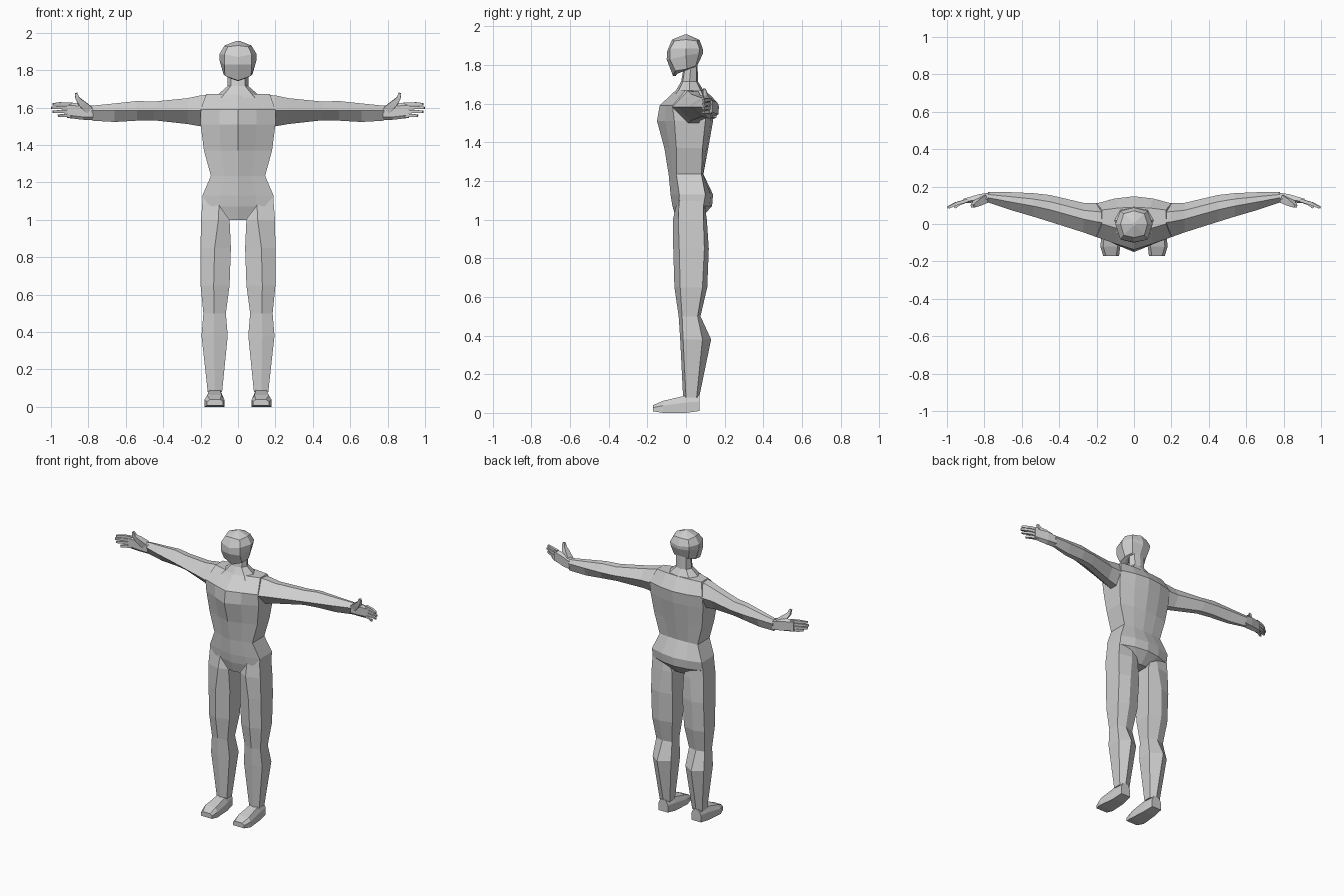
import bpy, bmesh
from mathutils import Vector

grey = bpy.data.materials.new("plain grey")
grey.diffuse_color = (0.62, 0.62, 0.62, 1)


def loft(name, rings, mirror=False):
    """Skin a list of equal-length point rings and cap both ends."""
    bm = bmesh.new()
    vs = [[bm.verts.new(p) for p in r] for r in rings]
    n = len(vs[0])
    for a, b in zip(vs, vs[1:]):
        for i in range(n):
            j = (i + 1) % n
            bm.faces.new((a[i], a[j], b[j], b[i]))
    bm.faces.new(vs[0])
    bm.faces.new(vs[-1])
    bmesh.ops.recalc_face_normals(bm, faces=bm.faces)
    me = bpy.data.meshes.new(name)
    bm.to_mesh(me)
    bm.free()
    me.materials.append(grey)
    ob = bpy.data.objects.new(name, me)
    bpy.context.collection.objects.link(ob)
    if mirror:
        ob.modifiers.new("other side", 'MIRROR')
    return ob


def both(half):
    """Complete a half ring that starts and ends on x = 0."""
    return half + [(-x, y, z) for x, y, z in half[-2:0:-1]]


# torso: z, half width, front centre y, side front y, side back y, back centre y
torso = []
for z, w, fc, sf, sb, bc in [
        (1.00, 0.06, -0.05, -0.04, 0.06, 0.07),
        (1.07, 0.19, -0.07, -0.03, 0.09, 0.135),
        (1.13, 0.19, -0.08, -0.035, 0.10, 0.14),
        (1.235, 0.145, -0.09, -0.05, 0.08, 0.09),
        (1.37, 0.182, -0.112, -0.05, 0.085, 0.115),
        (1.51, 0.20, -0.15, -0.06, 0.10, 0.14),
        (1.59, 0.20, -0.137, -0.07, 0.11, 0.148),
        (1.672, 0.17, -0.05, 0.0, 0.075, 0.09)]:
    m = 0.5 * w
    torso.append(both([(0, fc, z), (m, fc * 0.6 + sf * 0.4 + 0.005, z), (w, sf, z),
                       (w, sb, z), (m, bc * 0.7 + sb * 0.3, z), (0, bc, z)]))
loft("torso", torso)

# neck, flaring into the shoulders
neck = []
for z, w, f, b in [(1.65, 0.13, -0.07, 0.10), (1.672, 0.105, -0.05, 0.088),
                   (1.715, 0.055, -0.025, 0.062), (1.80, 0.055, -0.01, 0.06)]:
    c = (f + b) / 2
    neck.append(both([(0, f, z), (w * 0.7, f * 0.8 + c * 0.2, z), (w, c, z),
                      (w * 0.7, b * 0.8 + c * 0.2, z), (0, b, z)]))
loft("neck", neck)

# head: half rings run from face centre round to the back
head = [
    [(0, -0.055, 1.742), (0.04, -0.045, 1.755), (0.055, 0.0, 1.775), (0.045, 0.045, 1.79), (0, 0.055, 1.79)],
    [(0, -0.068, 1.745), (0.07, -0.055, 1.77), (0.078, 0.005, 1.78), (0.055, 0.05, 1.795), (0, 0.06, 1.80)],
    [(0, -0.10, 1.83), (0.073, -0.083, 1.83), (0.098, 0.0, 1.85), (0.07, 0.068, 1.86), (0, 0.088, 1.86)],
    [(0, -0.098, 1.87), (0.073, -0.083, 1.885), (0.10, 0.0, 1.885), (0.073, 0.07, 1.885), (0, 0.088, 1.88)],
    [(0, -0.072, 1.932), (0.055, -0.06, 1.925), (0.072, 0.0, 1.932), (0.055, 0.055, 1.925), (0, 0.07, 1.93)],
    [(0, -0.01, 1.957), (0.004, -0.007, 1.957), (0.006, 0, 1.957), (0.004, 0.007, 1.957), (0, 0.01, 1.957)]]
loft("head", [both(h) for h in head])

# legs: z, inner x, outer x, ridge x, front y, side front y, side back y, back y
leg = []
for z, xi, xo, xr, f, sf, sb, b in [
        (1.12, 0.09, 0.188, 0.10, -0.04, -0.035, 0.09, 0.09),
        (1.00, 0.045, 0.198, 0.105, -0.068, -0.04, 0.09, 0.108),
        (0.85, 0.038, 0.20, 0.125, -0.066, -0.035, 0.095, 0.118),
        (0.65, 0.045, 0.20, 0.13, -0.06, -0.03, 0.085, 0.11),
        (0.50, 0.065, 0.185, 0.128, -0.038, -0.02, 0.06, 0.075),
        (0.38, 0.055, 0.195, 0.13, -0.03, -0.015, 0.085, 0.13),
        (0.08, 0.085, 0.162, 0.125, -0.015, 0.0, 0.055, 0.068)]:
    leg.append([(xr, f, z), (xo, sf, z), (xo, sb, z), (xr, b, z), (xi, sb, z), (xi, sf, z)])
loft("leg", leg, True)

# feet: y, inner x, outer x, sole z, top z
foot = []
for y, xi, xo, z0, z1 in [(0.07, 0.09, 0.162, 0.01, 0.09), (0.0, 0.08, 0.168, 0.0, 0.09),
                          (-0.12, 0.073, 0.18, 0.0, 0.062), (-0.17, 0.08, 0.165, 0.008, 0.04)]:
    foot.append([(xi, y, z0), (xo, y, z0), (xo, y, z0 + 0.6 * (z1 - z0)), (xo - 0.015, y, z1),
                 (xi + 0.015, y, z1), (xi, y, z0 + 0.6 * (z1 - z0))])
loft("foot", foot, True)

# arms: x, front y, back y, bottom z, top z
arm = []
for x, f, b, z0, z1 in [(0.15, -0.08, 0.11, 1.50, 1.668), (0.20, -0.07, 0.112, 1.50, 1.665),
                        (0.27, -0.045, 0.113, 1.512, 1.65), (0.45, 0.012, 0.155, 1.532, 1.632),
                        (0.54, 0.04, 0.165, 1.53, 1.635), (0.66, 0.075, 0.17, 1.523, 1.622),
                        (0.78, 0.115, 0.172, 1.53, 1.61)]:
    d, zm = b - f, 1.583
    arm.append([(x, f, zm), (x, f + 0.45 * d, z1), (x, f + 0.75 * d, z1 - 0.004), (x, b, zm),
                (x, f + 0.75 * d, z0), (x, f + 0.45 * d, z0)])
loft("arm", arm, True)

# palms: x, centre y, half thickness, bottom z, top z
palm = []
for x, y, t, z0, z1 in [(0.775, 0.144, 0.024, 1.533, 1.608), (0.83, 0.138, 0.021, 1.535, 1.622),
                        (0.915, 0.122, 0.012, 1.545, 1.628)]:
    palm.append([(x, y - t, z0 + 0.015), (x, y - t, z1 - 0.015), (x, y - t / 3, z1),
                 (x, y + t, z1 - 0.012), (x, y + t, z0 + 0.012), (x, y - t / 3, z0)])
loft("palm", palm, True)


def digit(name, path):
    """Four-sided finger along points given as (x, y, z, half width)."""
    pts = [Vector(p[:3]) for p in path]
    rings = []
    for i, p in enumerate(pts):
        d = (pts[min(i + 1, len(pts) - 1)] - pts[max(i - 1, 0)]).normalized()
        u = d.cross(Vector((0, 1, 0))).normalized()
        v = d.cross(u)
        w = path[i][3]
        rings.append([p + u * w * a + v * w * b for a, b in ((1, 1), (1, -1), (-1, -1), (-1, 1))])
    loft(name, rings, True)


# four fingers, curling gently forward
for name, z, tip in [("index_finger", 1.618, 0.99), ("middle_finger", 1.598, 0.998),
                     ("ring_finger", 1.577, 0.99), ("little_finger", 1.556, 0.96)]:
    k = tip - 0.90
    digit(name, [(0.89, 0.126, z, 0.009), (0.90 + 0.55 * k, 0.108, z + 0.002, 0.0085),
                 (tip, 0.088, z, 0.006)])

# upright thumb
digit("thumb", [(0.80, 0.135, 1.59, 0.022), (0.835, 0.115, 1.622, 0.018),
                (0.858, 0.10, 1.648, 0.011), (0.866, 0.094, 1.677, 0.007)])
